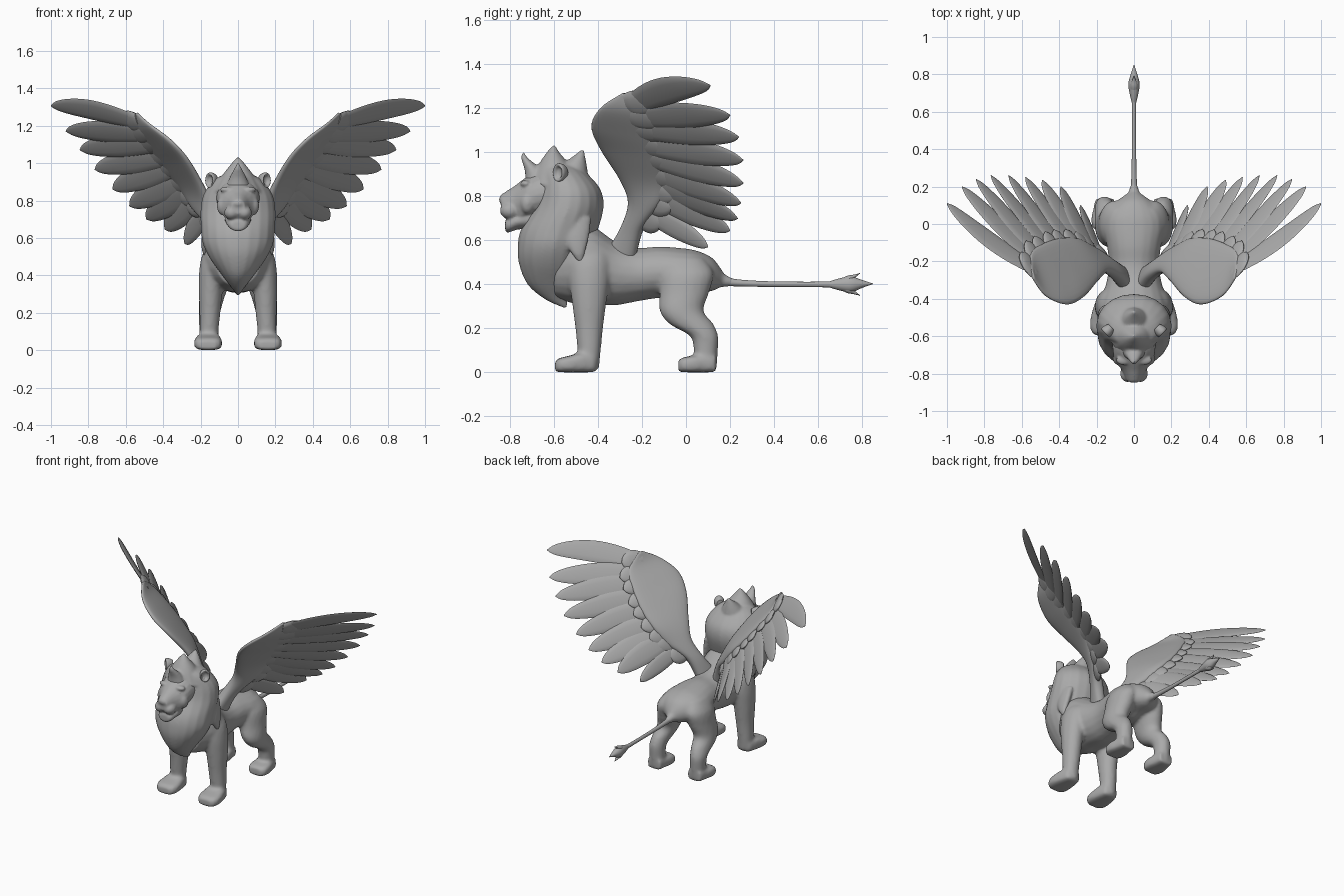
import bpy, bmesh, math
from mathutils import Vector as V, Matrix

stone = bpy.data.materials.new("stone_grey")
stone.diffuse_color = (0.4, 0.4, 0.4, 1)


def spline(rows, k=5):
    """Catmull-Rom resampling of equal-length tuples."""
    out, n = [], len(rows)
    for i in range(n - 1):
        p = [rows[max(i - 1, 0)], rows[i], rows[i + 1], rows[min(i + 2, n - 1)]]
        for j in range(k):
            t = j / k
            out.append(tuple(0.5 * (2 * b + (c - a) * t + (2 * a - 5 * b + 4 * c - d) * t * t
                             + (3 * b - a - 3 * c + d) * t ** 3) for a, b, c, d in zip(*p)))
    return out + [tuple(rows[-1])]


def loft(bm, rings, n=20, p=1.0):
    """Skin of rings (centre, u, v); p below 1 squares the section."""
    sp = lambda a: math.copysign(abs(a) ** p, a)
    loops = []
    for c, u, v in rings:
        loops.append([bm.verts.new(c + u * sp(math.cos(2 * math.pi * i / n))
                                   + v * sp(math.sin(2 * math.pi * i / n))) for i in range(n)])
    for a, b in zip(loops, loops[1:]):
        for i in range(n):
            j = (i + 1) % n
            bm.faces.new((a[i], a[j], b[j], b[i]))
    bm.faces.new(loops[0][::-1])
    bm.faces.new(loops[-1])


def column(bm, rows, s=1, p=1.0, k=5):
    """Upright loft, rows are x, y, z, half width, half depth."""
    loft(bm, [(V((s * x, y, z)), V((max(a, .002), 0, 0)), V((0, max(b, .002), 0)))
              for x, y, z, a, b in spline(rows, k)], p=p)


def barrel(bm, rows, s=1, p=1.0, k=5):
    """Front-to-back loft, rows are x, y, z, half width, half height."""
    loft(bm, [(V((s * x, y, z)), V((max(a, .002), 0, 0)), V((0, 0, max(b, .002))))
              for x, y, z, a, b in spline(rows, k)], p=p)


def ball(bm, c, r):
    bmesh.ops.create_uvsphere(bm, u_segments=20, v_segments=12, radius=1,
                              matrix=Matrix.Translation(c) @ Matrix.Diagonal((*r, 1)))


def finish(name, bm, voxel=0, smooth=4, mirror=False, angle=0.9):
    bmesh.ops.recalc_face_normals(bm, faces=bm.faces)
    me = bpy.data.meshes.new(name)
    bm.to_mesh(me)
    bm.free()
    me.materials.append(stone)
    me.shade_smooth()
    ob = bpy.data.objects.new(name, me)
    bpy.context.collection.objects.link(ob)
    if mirror:
        ob.modifiers.new("mirror", 'MIRROR').use_mirror_merge = False
    if voxel:
        m = ob.modifiers.new("blend", 'REMESH')
        m.mode, m.voxel_size, m.use_smooth_shade = 'VOXEL', voxel, True
        m = ob.modifiers.new("soften", 'SMOOTH')
        m.factor, m.iterations = 0.5, smooth
    else:
        me.set_sharp_from_angle(angle=angle)
    return ob


# Torso, legs and paws blended into one skin
bm = bmesh.new()
barrel(bm, [(0, .17, .425, .025, .03), (0, .12, .445, .095, .075), (0, .05, .455, .15, .098),
            (0, -.02, .45, .165, .115), (0, -.12, .455, .145, .117), (0, -.22, .445, .135, .122),
            (0, -.32, .45, .15, .145), (0, -.42, .485, .18, .178), (0, -.5, .495, .18, .185),
            (0, -.6, .48, .12, .14)])
barrel(bm, [(0, .1, .435, .05, .05), (0, .16, .42, .032, .034), (0, .22, .408, .016, .016)])
for s in (1, -1):
    column(bm, [(.155, -.44, .02, .05, .045), (.155, -.44, .1, .051, .053), (.15, -.44, .2, .056, .063),
                (.145, -.44, .33, .065, .08), (.13, -.44, .44, .076, .095), (.11, -.44, .53, .072, .09),
                (.08, -.44, .6, .03, .04)], s)
    barrel(bm, [(.16, -.595, .026, .045, .025), (.16, -.575, .033, .068, .032), (.16, -.53, .038, .075, .038),
                (.158, -.47, .045, .066, .045), (.155, -.41, .04, .05, .039)], s, p=.6)
    column(bm, [(.155, .09, .02, .05, .05), (.157, .09, .1, .05, .055), (.157, .082, .165, .053, .064),
                (.15, .025, .22, .06, .1), (.14, -.02, .28, .067, .1), (.12, -.008, .36, .075, .112),
                (.105, .005, .45, .075, .12), (.08, 0, .52, .05, .08)], s)
    barrel(bm, [(.158, -.035, .028, .045, .027), (.158, -.015, .034, .065, .033), (.158, .03, .038, .07, .038),
                (.157, .08, .04, .06, .04), (.156, .135, .04, .05, .039)], s, p=.6)
finish("body", bm, .011, 5)

# Tail with a leafy tuft
bm = bmesh.new()
barrel(bm, [(0, .14, .425, .03, .03), (0, .2, .41, .017, .018), (0, .35, .402, .012, .013),
            (0, .55, .4, .011, .012), (0, .68, .4, .012, .014)])
finish("tail", bm)
bm = bmesh.new()
barrel(bm, [(0, .65, .4, .012, .013), (0, .7, .4, .024, .028), (0, .75, .4, .03, .036),
            (0, .8, .402, .018, .018), (0, .85, .403, .001, .001)])
for dz in (1, -1):
    barrel(bm, [(0, .68, .4, .012, .012), (0, .73, .4 + .022 * dz, .02, .016),
                (0, .76, .4 + .034 * dz, .014, .01), (0, .79, .4 + .05 * dz, .001, .001)])
finish("tail_tuft", bm)

# Mane with a pointed chest, side locks and three crest locks (base and tip as y, z)
bm = bmesh.new()
column(bm, [(0, -.55, .295, .008, .012), (0, -.59, .335, .035, .055), (0, -.61, .4, .085, .11),
            (0, -.61, .49, .15, .148), (0, -.6, .57, .188, .165), (0, -.575, .65, .198, .175),
            (0, -.535, .75, .2, .16), (0, -.53, .83, .185, .142), (0, -.555, .9, .14, .11),
            (0, -.575, .935, .085, .085), (0, -.58, .95, .03, .04)])
for s in (1, -1):
    column(bm, [(.175, -.475, .49, .002, .003), (.178, -.49, .54, .016, .03),
                (.165, -.5, .62, .028, .06), (.15, -.5, .7, .03, .07)], s)
for y0, z0, y1, z1, w, d in [(-.67, .84, -.738, 1.005, .075, .06), (-.6, .85, -.598, 1.035, .13, .11),
                             (-.54, .85, -.468, 1.015, .11, .1)]:
    ym = y0 * .7 + y1 * .3
    column(bm, [(0, y0, z0, w, d), (0, ym, z0 * .55 + z1 * .45, w * .65, d * .7),
                (0, y1 * .8 + ym * .2 - .006, z0 * .18 + z1 * .82, w * .25, d * .25), (0, y1, z1, .004, .004)])
finish("mane", bm, .008, 4)

# Head: skull, muzzle pads, chin, nose, brows and cheeks
bm = bmesh.new()
barrel(bm, [(0, -.56, .82, .12, .1), (0, -.66, .81, .115, .105), (0, -.72, .79, .105, .1),
            (0, -.75, .77, .088, .1), (0, -.78, .765, .066, .082), (0, -.81, .762, .052, .066),
            (0, -.84, .768, .038, .04)])
barrel(bm, [(0, -.68, .7, .07, .05), (0, -.76, .69, .068, .04), (0, -.81, .67, .05, .035),
            (0, -.822, .668, .03, .02)])
ball(bm, (0, -.832, .785), (.034, .018, .022))
for s in (1, -1):
    ball(bm, (s * .034, -.8, .735), (.04, .046, .038))
    ball(bm, (s * .055, -.728, .858), (.042, .026, .016))
    ball(bm, (s * .078, -.72, .77), (.035, .035, .05))
finish("head", bm, .007, 4)

bm = bmesh.new()
for s in (1, -1):
    ball(bm, (s * .057, -.739, .83), (.02, .014, .009))
finish("eyes", bm)

# Cupped ears
bm = bmesh.new()
axis = V((.72, -.69, 0))
across = V((.69, .72, 0))
loft(bm, [(V((.146, -.575, .908)) + axis * d, across * r, V((0, 0, r * 1.3)))
          for d, r in spline([(-.035, .022), (-.02, .029), (.0, .033), (.012, .03), (.01, .023),
                              (-.002, .015), (-.006, .003)], 3)])
finish("ears", bm, mirror=True)

# Wing: rows of leading edge xyz, trailing edge xyz, half thickness, from wrist tip to root
wing = spline([(.54, -.29, 1.268, .55, -.25, 1.262, .008), (.47, -.385, 1.205, .55, -.15, 1.18, .016),
               (.36, -.43, 1.12, .475, -.1, 1.07, .023), (.27, -.39, 1.02, .39, -.075, .96, .026),
               (.19, -.3, .88, .305, -.08, .86, .028), (.14, -.26, .77, .235, -.12, .76, .032),
               (.08, -.3, .65, .13, -.195, .65, .038), (.03, -.37, .54, .07, -.23, .52, .04)], 6)


def wing_point(t, s):
    r = wing[round(t * (len(wing) - 1))]
    return V(r[:3]).lerp(V(r[3:6]), s)


bm = bmesh.new()
rings = []
for i, r in enumerate(wing):
    chord = (V(r[3:6]) - V(r[:3])) / 2
    a, b = wing[max(i - 1, 0)], wing[min(i + 1, len(wing) - 1)]
    span = (V(b[:3]) + V(b[3:6])) - (V(a[:3]) + V(a[3:6]))
    rings.append((V(r[:3]) + chord, chord, chord.cross(span).normalized() * r[6]))
loft(bm, rings, 24, p=.8)
finish("wing_arms", bm, mirror=True, angle=1.6)


def feather(bm, base, tip, up, w, thick, bow, tilt):
    """Leaf-shaped blade bowed towards up and tilted to overlap its neighbour."""
    d = (tip - base).normalized()
    up = (up - d * up.dot(d)).normalized()
    nrm = d.cross(up)
    side = up * math.cos(tilt) + nrm * math.sin(tilt)
    flat = d.cross(side)
    prof = spline([(0, .75), (.25, .95), (.5, 1), (.75, .8), (.92, .46), (1, .04)], 4)
    loft(bm, [(base.lerp(tip, s) + up * bow * 4 * s * (1 - s), side * w * q, flat * thick * min(1, q + .1))
              for s, q in prof], 12)


# Long flight feathers, tips fanned from the top down
tips = [V(t) for t in [(1, .11, 1.305), (.92, .2, 1.17), (.845, .24, 1.07), (.765, .26, .965),
                       (.67, .26, .86), (.58, .25, .77), (.49, .235, .7), (.39, .2, .645), (.285, .1, .57)]]
bm = bmesh.new()
for i, tip in enumerate(tips):
    up = tips[max(i - 1, 0)] - tips[min(i + 1, 8)]
    base = wing_point(.1 + .66 * i / 8, .7)
    feather(bm, base, tip, up, .07 if i < 8 else .055, .01, .03 if i == 0 else .008, -.09)
finish("flight_feathers", bm, mirror=True, angle=1.2)

# Short covert feathers scalloping the trailing edge
bm = bmesh.new()
for i in range(9):
    t = .1 + .68 * i / 8
    edge = wing_point(t, 1)
    out = (tips[i] - edge).normalized()
    up = wing_point(max(t - .08, 0), .8) - wing_point(t + .08, .8)
    feather(bm, wing_point(t, .5), edge + out * .06, up, .068, .018, 0, -.04)
finish("covert_feathers", bm, mirror=True, angle=1.2)
